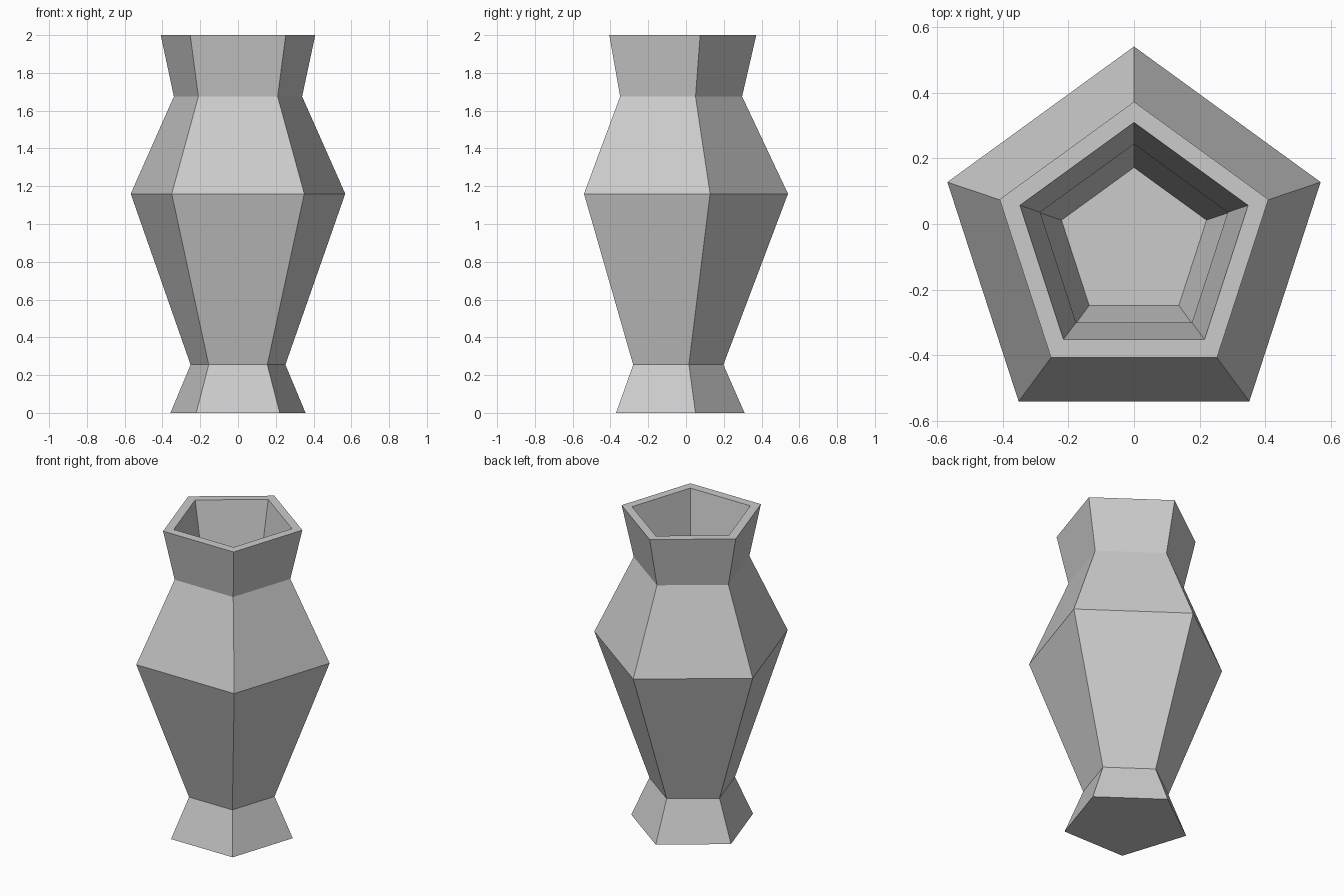
import bpy, bmesh
from math import sin, cos, pi

if "Cube" in bpy.data.objects:
    bpy.data.objects.remove(bpy.data.objects["Cube"])

SIDES = 5
# profile from the foot, up the outside, over the rim and down the inside:
# (radius, height, y centre)
PROFILE = [
    (0.376, 0.0, -0.066), (0.264, 0.255, -0.066), (0.597, 1.16, -0.057),
    (0.357, 1.675, -0.06), (0.43, 2.0, -0.058),
    (0.365, 2.0, -0.056), (0.30, 1.675, -0.057), (0.53, 1.16, -0.057),
    (0.232, 0.33, -0.06),
]

# five-sided hollow vase
bm = bmesh.new()
rings = []
for r, z, cy in PROFILE:
    ring = []
    for i in range(SIDES):
        a = pi / 2 + 2 * pi * i / SIDES
        ring.append(bm.verts.new((r * cos(a), cy + r * sin(a), z)))
    rings.append(ring)

for low, high in zip(rings, rings[1:]):
    for i in range(SIDES):
        j = (i + 1) % SIDES
        bm.faces.new((low[i], low[j], high[j], high[i]))

# underside and inner floor
bm.faces.new(rings[0][::-1])
bm.faces.new(rings[-1])
bmesh.ops.recalc_face_normals(bm, faces=bm.faces)

mesh = bpy.data.meshes.new("vase")
bm.to_mesh(mesh)
bm.free()
bpy.context.collection.objects.link(bpy.data.objects.new("vase", mesh))
